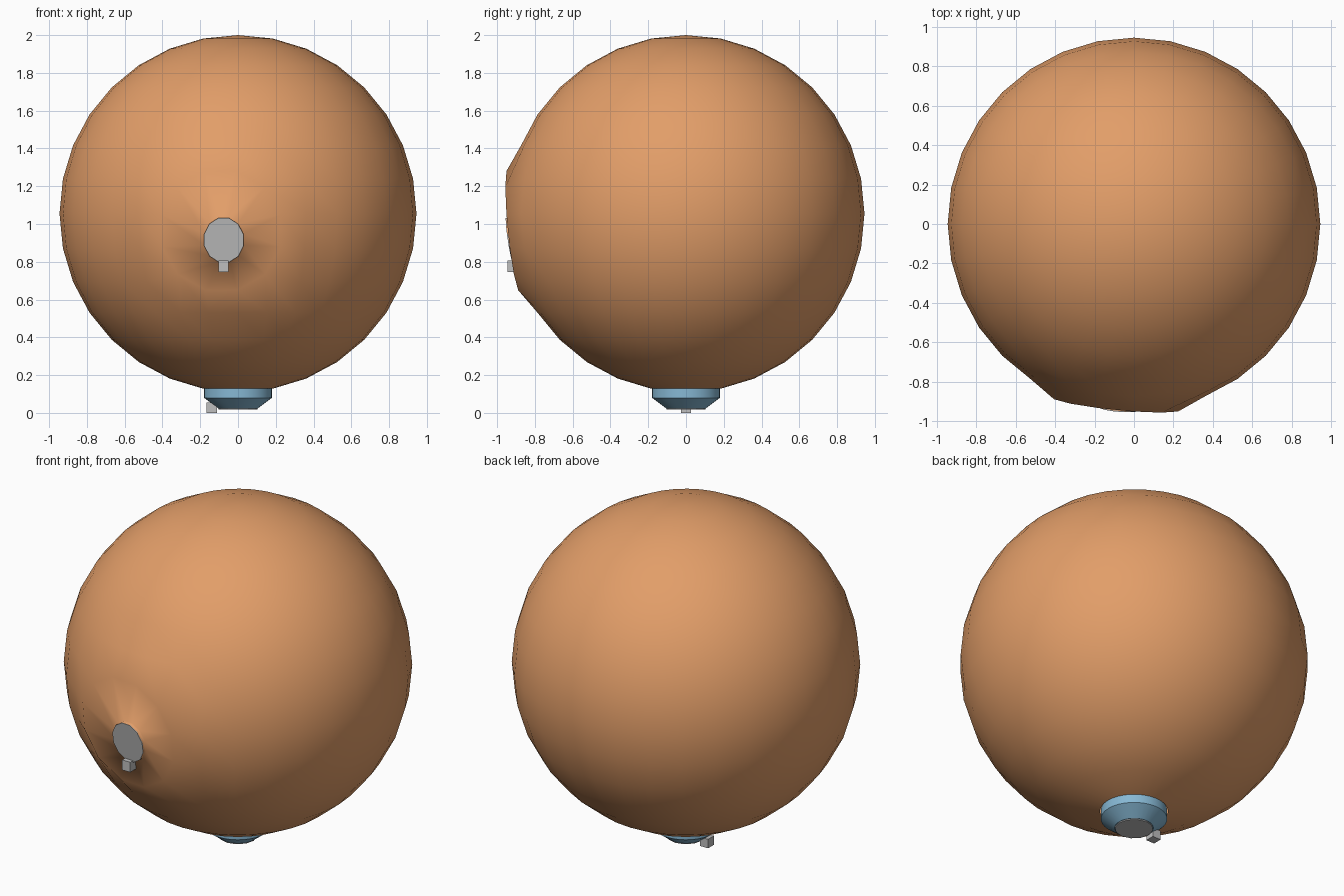
import bpy, bmesh, math
from mathutils import Vector, Matrix

cube = bpy.data.objects.get("Cube")
if cube:
    bpy.data.objects.remove(cube)


def material(name, rgb):
    m = bpy.data.materials.new(name)
    m.use_nodes = True
    m.diffuse_color = (*rgb, 1)
    m.node_tree.nodes["Principled BSDF"].inputs["Base Color"].default_value = (*rgb, 1)
    return m


ORANGE = material("soft orange", (0.76, 0.34, 0.14))
BLUE = material("valve blue", (0.24, 0.48, 0.66))
GREY = material("cap grey", (0.52, 0.52, 0.52))


def finish(bm, name, mat, smooth=None):
    bmesh.ops.recalc_face_normals(bm, faces=bm.faces)
    mesh = bpy.data.meshes.new(name)
    bm.to_mesh(mesh)
    bm.free()
    mesh.materials.append(mat)
    ob = bpy.data.objects.new(name, mesh)
    bpy.context.collection.objects.link(ob)
    if smooth:
        bpy.ops.object.select_all(action='DESELECT')
        ob.select_set(True)
        bpy.context.view_layer.objects.active = ob
        bpy.ops.object.shade_smooth_by_angle(angle=math.radians(smooth))
    return ob


def direction(azimuth, elevation):
    """Unit vector, with azimuth measured from the front towards +x."""
    return Vector((math.sin(azimuth) * math.cos(elevation),
                   -math.cos(azimuth) * math.cos(elevation), math.sin(elevation)))


def ring(center, normal, rx, rz, count=12):
    """Even oval of points facing along normal."""
    side = Vector((0, 0, 1)).cross(normal).normalized()
    up = normal.cross(side)
    angles = [2 * math.pi * (i + 0.5) / count for i in range(count)]
    return [center + side * rx * math.cos(a) + up * rz * math.sin(a) for a in angles]


def box(name, center, size, mat):
    bm = bmesh.new()
    bmesh.ops.create_cube(bm, size=1, matrix=Matrix.Translation(center) @ Matrix.Diagonal((*size, 1)))
    return finish(bm, name, mat)


R = 0.945
STEP = math.pi / 16
CENTER = Vector((0, 0, 1.055))
aim = direction(-STEP / 2, -STEP / 2)
cap_center = Vector((-0.075, -0.933, 0.915))
cap_normal = (cap_center - CENTER).normalized()

# Ball, open at the bottom and over the front socket
bm = bmesh.new()
bmesh.ops.create_uvsphere(bm, u_segments=32, v_segments=16, radius=R,
                          matrix=Matrix.Translation(CENTER))
corners = [CENTER + R * direction(a, e) for a in (0, -STEP) for e in (0, -STEP)]
pole = CENTER - Vector((0, 0, R))
gone = [min(bm.verts, key=lambda v: (v.co - p).length) for p in corners + [pole]]
bmesh.ops.delete(bm, geom=gone, context='VERTS')

# Round the front opening into a raised rim
rim = [v for v in bm.verts if v.is_boundary and v.co.z > 0.4]
side = Vector((0, 0, 1)).cross(aim).normalized()
up = aim.cross(side)
rim.sort(key=lambda v: math.atan2((v.co - CENTER).dot(up), (v.co - CENTER).dot(side)) % (2 * math.pi))
for v, p in zip(rim, ring(CENTER + aim * 0.92, aim, 0.328, 0.328)):
    v.co = p

# Close the opening towards a short neck under the cap
previous = rim
for depth in (0.022, 0.0):
    points = ring(cap_center - cap_normal * depth, cap_normal, 0.108, 0.122)
    current = [bm.verts.new(p) for p in points]
    for i in range(12):
        j = (i + 1) % 12
        bm.faces.new((previous[i], previous[j], current[j], current[i]))
    previous = current
finish(bm, "ball", ORANGE, 120)

# Front cap with its pull tab
bm = bmesh.new()
low, high = [[bm.verts.new(p) for p in ring(cap_center + cap_normal * d, cap_normal, 0.108, 0.122)]
             for d in (-0.003, 0.002)]
bm.faces.new(high)
bm.faces.new(low)
for i in range(12):
    j = (i + 1) % 12
    bm.faces.new((low[i], low[j], high[j], high[i]))
finish(bm, "front_cap", GREY)
box("front_tab", (-0.078, -0.915, 0.777), (0.053, 0.06, 0.06), GREY)

# Bottom valve: straight collar above a tapered end
bm = bmesh.new()
loops = []
for r, z in ((0.18, 0.135), (0.18, 0.08), (0.105, 0.024)):
    loops.append(bmesh.ops.create_circle(bm, segments=32, radius=r,
                                         matrix=Matrix.Translation((0, 0, z)))["verts"])
for a, b in zip(loops, loops[1:]):
    for i in range(32):
        j = (i + 1) % 32
        bm.faces.new((a[i], a[j], b[j], b[i]))
bm.faces.new(loops[-1])
finish(bm, "bottom_valve", BLUE, 30)

# Bottom cap with its pull tab
bm = bmesh.new()
bmesh.ops.create_cone(bm, cap_ends=True, segments=12, radius1=0.104, radius2=0.104, depth=0.008,
                      matrix=Matrix.Translation((0, 0, 0.022)))
finish(bm, "bottom_cap", GREY)
box("bottom_tab", (-0.138, 0, 0.027), (0.055, 0.055, 0.054), GREY)
